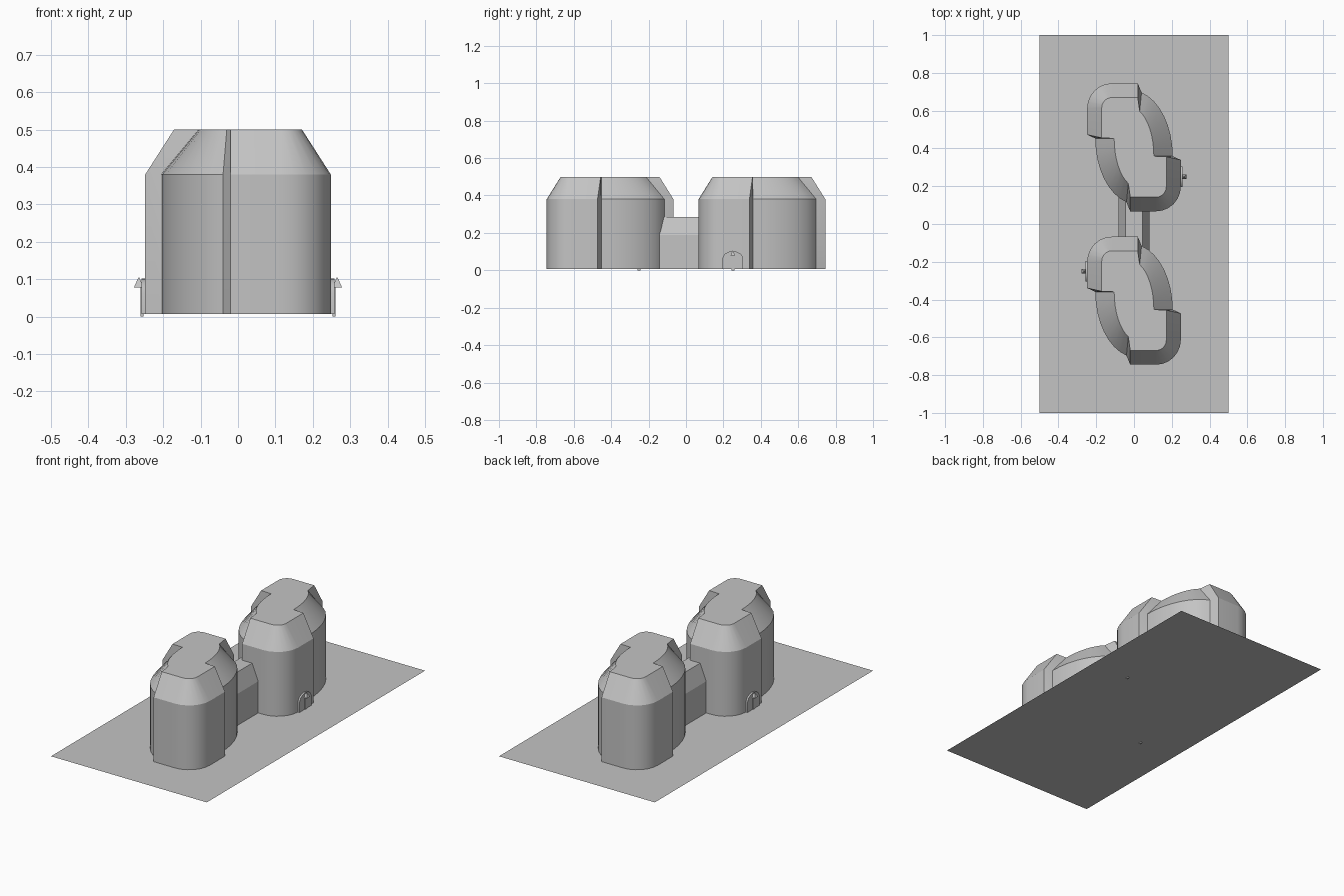
import bpy
import bmesh
from math import cos, sin, pi, acos

GROUND_Z = 0.007
SHOULDER_Z = 0.38
TOP_Z = 0.5
TOWER_Y = 0.406

cube = bpy.data.objects.get("Cube")
if cube:
    bpy.data.objects.remove(cube, do_unlink=True)

grey = bpy.data.materials.new("stone_grey")
grey.use_nodes = True
colour = (0.55, 0.55, 0.55, 1)
grey.diffuse_color = colour
grey.node_tree.nodes["Principled BSDF"].inputs["Base Color"].default_value = colour


def loft(name, rings, smooth=True):
    """Join equal-length closed rings with quads and cap both ends."""
    bm = bmesh.new()
    loops = [[bm.verts.new(p) for p in ring] for ring in rings]
    count = len(loops[0])
    for low, high in zip(loops, loops[1:]):
        for i in range(count):
            j = (i + 1) % count
            bm.faces.new((low[i], low[j], high[j], high[i]))
    bm.faces.new(loops[0])
    bm.faces.new(loops[-1])
    bmesh.ops.recalc_face_normals(bm, faces=bm.faces)
    mesh = bpy.data.meshes.new(name)
    bm.to_mesh(mesh)
    bm.free()
    mesh.materials.append(grey)
    obj = bpy.data.objects.new(name, mesh)
    bpy.context.collection.objects.link(obj)
    if smooth:
        bpy.ops.object.select_all(action='DESELECT')
        obj.select_set(True)
        bpy.context.view_layer.objects.active = obj
        bpy.ops.object.shade_smooth_by_angle(angle=pi / 7)
    return obj


def arc(cx, cy, rx, ry, start, end, steps):
    angles = [start + (end - start) * i / steps for i in range(steps + 1)]
    return [(cx + rx * cos(a), cy + ry * sin(a)) for a in angles]


def box(name, x, y, z):
    return loft(name, [[(x[0], y[0], h), (x[1], y[0], h), (x[1], y[1], h), (x[0], y[1], h)]
                       for h in z], smooth=False)


def tower_outline(half_x, half_y, radius, curve_x, curve_y, notch_x, notch_y):
    """Half of the footprint, repeated by a half turn."""
    start = acos((notch_x + 0.02) / curve_x)
    half = [(0.02, half_y)]
    half += arc(-0.02, -0.047, curve_x, curve_y, start, 0, 8)
    half.append((half_x, notch_y))
    half += arc(half_x - radius, radius - half_y, radius, radius, 0, -pi / 2, 6)
    return half + [(-x, -y) for x, y in half]


# Towers with rounded lobes, notches and sloped shoulders
outer = tower_outline(0.248, 0.339, 0.132, 0.225, 0.35, 0.04, -0.067)
inner = tower_outline(0.171, 0.264, 0.055, 0.125, 0.26, 0.03, -0.05)
front_tower = loft("front_tower", [
    [(x, y, GROUND_Z) for x, y in outer],
    [(x, y, SHOULDER_Z) for x, y in outer],
    [(x, y, TOP_Z) for x, y in inner]])
back_tower = front_tower.copy()
back_tower.name = "back_tower"
bpy.context.collection.objects.link(back_tower)
front_tower.location.y = -TOWER_Y
back_tower.location.y = TOWER_Y

# Passage joining the towers
section = [(-0.083, GROUND_Z), (-0.083, 0.19), (-0.044, 0.285),
           (0.044, 0.285), (0.083, 0.19), (0.083, GROUND_Z)]
loft("passage", [[(x, y, z) for x, z in section] for y in (-0.2, 0.2)], smooth=False)

# Door, post and pointed lamp on one side of each tower
door_y = 0.25
door_section = [(door_y + 0.055, GROUND_Z)]
door_section += arc(door_y, 0.062, 0.055, 0.04, 0, pi, 8)
door_section.append((door_y - 0.055, GROUND_Z))
door = loft("door", [[(x, y, z) for y, z in door_section] for x in (0.235, 0.258)])
post = box("lamp_post", (0.252, 0.261), (door_y - 0.008, door_y + 0.008), (0, 0.082))
lamp = loft("lamp", [[(0.265 + r * a, door_y + r * b, z)
                      for a, b in ((-1, -1), (1, -1), (1, 1), (-1, 1))]
                     for r, z in ((0.013, 0.078), (0.001, 0.105))], smooth=False)
for part in (door, post, lamp):
    twin = part.copy()
    twin.name = "opposite_" + part.name
    twin.rotation_euler.z = pi
    bpy.context.collection.objects.link(twin)

# Flat ground sheet
bpy.ops.mesh.primitive_plane_add(size=1, location=(0, 0, GROUND_Z))
sheet = bpy.context.object
sheet.name = "ground_sheet"
sheet.scale = (1, 2, 1)
sheet.data.materials.append(grey)
